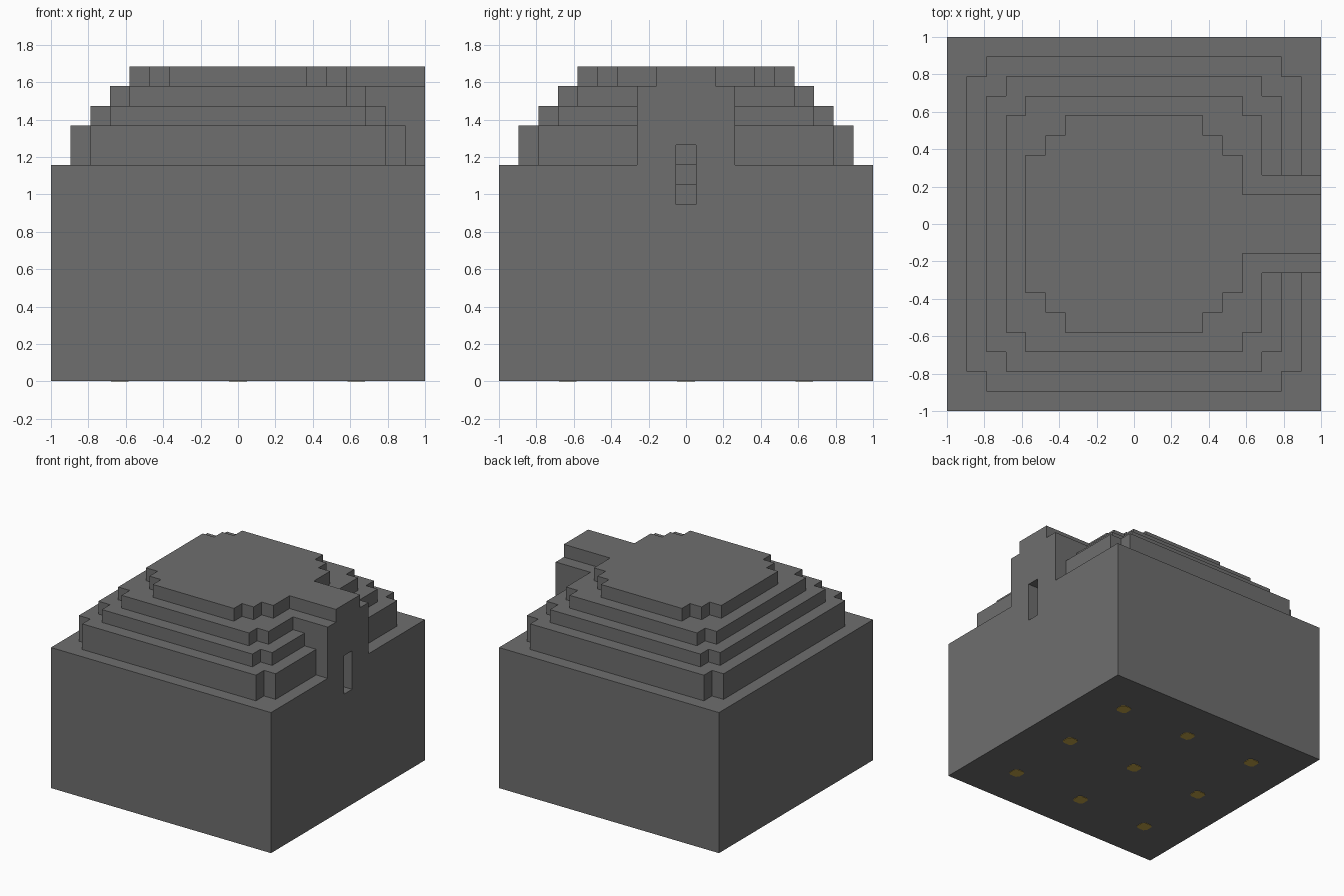
import bpy
import bmesh
from mathutils import Vector

cube = bpy.data.objects.get("Cube")
if cube:
    bpy.data.objects.remove(cube, do_unlink=True)

U = 2 / 19  # one block


def material(name, rgb):
    m = bpy.data.materials.new(name)
    m.use_nodes = True
    m.diffuse_color = (*rgb, 1)
    bsdf = m.node_tree.nodes["Principled BSDF"]
    bsdf.inputs["Base Color"].default_value = (*rgb, 1)
    bsdf.inputs["Roughness"].default_value = 0.9
    return m


stone = material("stone grey", (0.156, 0.156, 0.156))
amber = material("lamp amber", (0.53, 0.36, 0.064))


def prism(name, outline, axis, lo, hi, mat):
    """Extrude an outline, given in blocks, along axis from lo to hi."""
    place = {"x": lambda a, b, c: (c, a, b),
             "y": lambda a, b, c: (a, c, b),
             "z": lambda a, b, c: (a, b, c)}[axis]
    bm = bmesh.new()
    face = bm.faces.new([bm.verts.new(Vector(place(a, b, lo)) * U) for a, b in outline])
    side = bmesh.ops.extrude_face_region(bm, geom=[face])["geom"]
    shift = Vector(place(0, 0, hi - lo)) * U
    bmesh.ops.translate(bm, vec=shift, verts=[v for v in side if isinstance(v, bmesh.types.BMVert)])
    bmesh.ops.recalc_face_normals(bm, faces=bm.faces)
    mesh = bpy.data.meshes.new(name)
    bm.to_mesh(mesh)
    bm.free()
    mesh.materials.append(mat)
    obj = bpy.data.objects.new(name, mesh)
    bpy.context.collection.objects.link(obj)
    return obj


def square(h):
    return [(-h, -h), (h, -h), (h, h), (-h, h)]


def notched(h, notches):
    """Square outline with stair-stepped corners."""
    corner = []
    for i in range(notches + 1):
        corner.append((h - i, h - notches + i))
        if i < notches:
            corner.append((h - i - 1, h - notches + i))
    pts = []
    for _ in range(4):
        pts += corner
        corner = [(-y, x) for x, y in corner]
    return pts


# Square foundation, lifted a hair so the floor lamps sit proud of it
body = prism("stepped_mound", square(9.5), "z", 0.03, 11, stone)

# Stepped roof tiers: half width, corner notches, top
tiers = [prism("roof_tier", notched(h, n), "z", 10, top, stone)
         for h, n, top in [(8.5, 1, 13), (7.5, 1, 14), (6.5, 1, 15), (5.5, 2, 16)]]

# Entrance block with shoulders
half = [(2.5, 10), (2.5, 15), (1.5, 15), (1.5, 16)]
porch = prism("entrance_block", half + [(-y, z) for y, z in reversed(half)],
              "x", 4, 9.5, stone)

# Doorway with a stair leading down
floor, ceiling = [(10, 9)], [(10, 12)]
for i in range(4):
    x = 8.5 - i
    floor += [(x, 9 - i), (x, 8 - i)]
    ceiling += [(x, 12 - i), (x, 11 - i)]
stair = prism("doorway_cutter", floor[:-1] + ceiling[:-1][::-1], "y", -0.5, 0.5, stone)

# Merge the stonework and cut the doorway
tools = [(t, "UNION") for t in tiers + [porch]] + [(stair, "DIFFERENCE")]
for tool, operation in tools:
    mod = body.modifiers.new(tool.name, "BOOLEAN")
    mod.object, mod.operation, mod.solver = tool, operation, "EXACT"
graph = bpy.context.evaluated_depsgraph_get()
merged = bpy.data.meshes.new_from_object(body.evaluated_get(graph))
body.modifiers.clear()
body.data = merged
for tool, _ in tools:
    bpy.data.objects.remove(tool, do_unlink=True)

# Clean up leftover seams on flat faces
bm = bmesh.new()
bm.from_mesh(merged)
bmesh.ops.remove_doubles(bm, verts=bm.verts, dist=0.0005)
bmesh.ops.dissolve_limit(bm, angle_limit=0.01, verts=bm.verts, edges=bm.edges)
bm.to_mesh(merged)
bm.free()

# Grid of lamps on the underside, with clipped corners
r, c = 0.45, 0.27
clipped = [(r, -c), (r, c), (c, r), (-c, r), (-r, c), (-r, -c), (-c, -r), (c, -r)]
for cx in (-6, 0, 6):
    for cy in (-6, 0, 6):
        prism("floor_lamp", [(cx + x, cy + y) for x, y in clipped], "z", 0, 0.06, amber)
